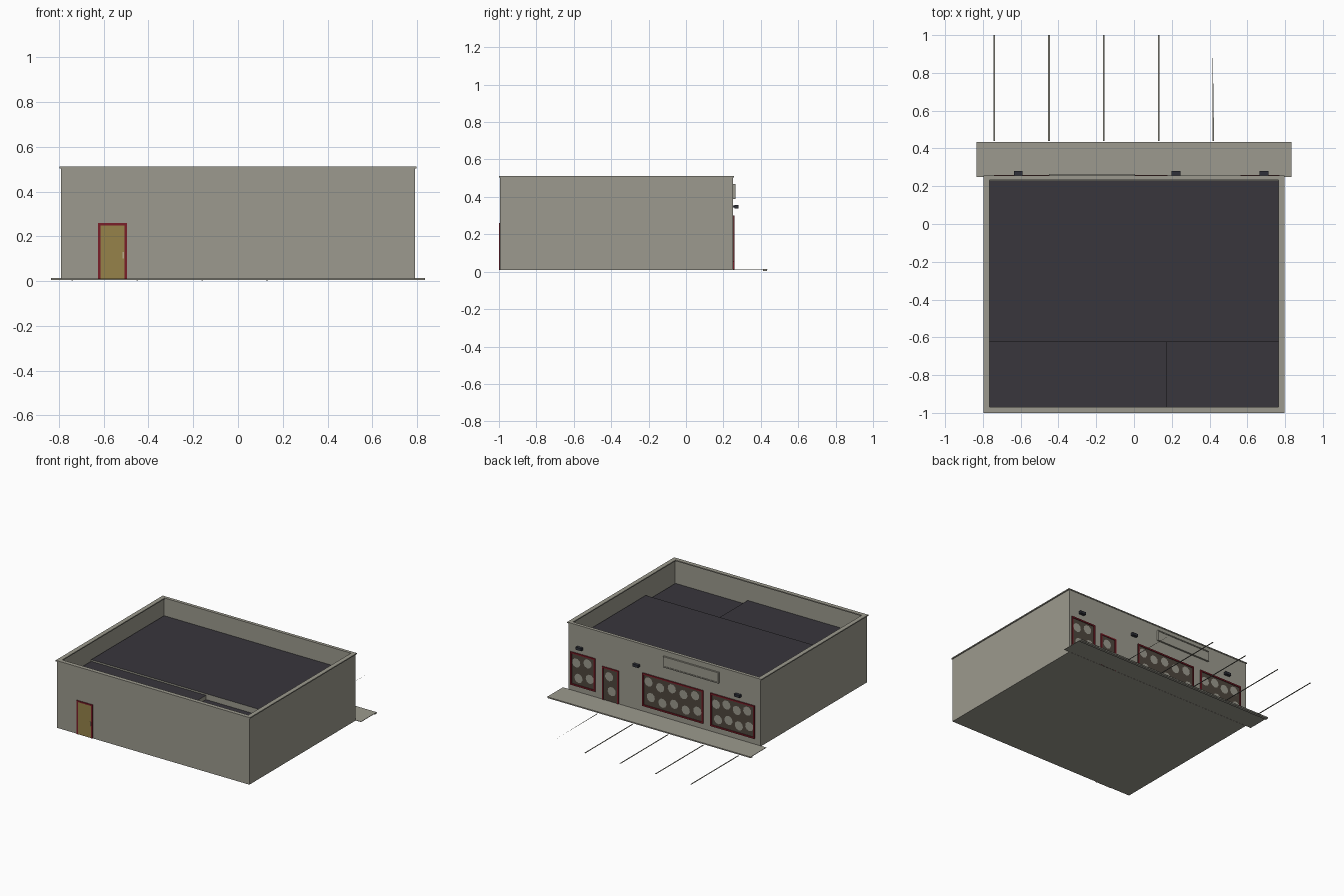
import bpy, bmesh, math
from mathutils import Matrix

cube = bpy.data.objects.get("Cube")
if cube:
    bpy.data.objects.remove(cube, do_unlink=True)


def material(name, srgb):
    col = [(c / 255 / 12.92) if c < 11 else ((c / 255 + 0.055) / 1.055) ** 2.4 for c in srgb] + [1]
    m = bpy.data.materials.new(name)
    m.use_nodes = True
    m.diffuse_color = col
    m.node_tree.nodes["Principled BSDF"].inputs["Base Color"].default_value = col
    return m


WALL = material("concrete grey", (156, 154, 142))
ROOF = material("tar black", (56, 54, 60))
DOOR = material("door ochre", (150, 130, 74))
RED = material("trim red", (122, 30, 40))
GLASS = material("glass brown", (78, 70, 61))
LAMP = material("lamp charcoal", (46, 48, 56))
METAL = material("handle pale", (185, 175, 140))


def finish(name, bm, *mats):
    me = bpy.data.meshes.new(name)
    bm.normal_update()
    bm.to_mesh(me)
    bm.free()
    for m in mats:
        me.materials.append(m)
    ob = bpy.data.objects.new(name, me)
    bpy.context.collection.objects.link(ob)
    return ob


def add_box(bm, x, y, z):
    size = Matrix.Diagonal((x[1] - x[0], y[1] - y[0], z[1] - z[0], 1))
    place = Matrix.Translation((sum(x) / 2, sum(y) / 2, sum(z) / 2))
    return bmesh.ops.create_cube(bm, size=1, matrix=place @ size)


def box(name, x, y, z, mat, side_mat=None):
    bm = bmesh.new()
    add_box(bm, x, y, z)
    bm.normal_update()
    if side_mat:
        for f in bm.faces:
            f.material_index = 0 if f.normal.z > 0.5 else 1
    return finish(name, bm, mat, *([side_mat] if side_mat else []))


def frame(name, x, y, z, w, sill=True):
    """Rectangular trim around an opening, open at the bottom for doors."""
    bm = bmesh.new()
    add_box(bm, (x[0], x[0] + w), y, z)
    add_box(bm, (x[1] - w, x[1]), y, z)
    add_box(bm, (x[0] + w, x[1] - w), y, (z[1] - w, z[1]))
    if sill:
        add_box(bm, (x[0] + w, x[1] - w), y, (z[0], z[0] + w))
    return finish(name, bm, RED)


def spots(name, x, z, cols, rows, r, y):
    """Pale round patches scattered in staggered rows over the glass."""
    bm = bmesh.new()
    dx, dz = (x[1] - x[0]) / cols, (z[1] - z[0]) / rows
    for i in range(cols):
        for j in range(rows):
            cx = x[0] + dx * (i + 0.4 + 0.2 * (j % 2))
            cz = z[0] + dz * (j + 0.5 + 0.08 * (-1) ** i)
            m = Matrix.Translation((cx, y, cz)) @ Matrix.Rotation(-math.pi / 2, 4, 'X')
            bmesh.ops.create_circle(bm, cap_ends=True, segments=9, radius=r, matrix=m)
    return finish(name, bm, WALL)


# Walls: a block whose top is inset and sunk to leave a parapet
bm = bmesh.new()
add_box(bm, (-0.79, 0.79), (-0.995, 0.252), (0.01, 0.505))
bm.normal_update()
top = max(bm.faces, key=lambda f: f.calc_center_median().z)
bmesh.ops.inset_region(bm, faces=[top], thickness=0.022)
sunk = bmesh.ops.extrude_discrete_faces(bm, faces=[top])["faces"][0]
for v in sunk.verts:
    v.co.z = 0.32
finish("walls", bm, WALL)

# Parapet cap
bm = bmesh.new()
for sx in (-1, 1):
    add_box(bm, sorted((sx * 0.765, sx * 0.797)), (-1, 0.256), (0.503, 0.511))
for y in ((-1, -0.97), (0.232, 0.256)):
    add_box(bm, (-0.765, 0.765), y, (0.503, 0.511))
finish("parapet_cap", bm, WALL)

# Stepped roof decks
box("roof_main", (-0.768, 0.768), (-0.625, 0.23), (0.32, 0.38), ROOF, WALL)
box("roof_step", (-0.768, 0.175), (-0.973, -0.625), (0.32, 0.368), ROOF, WALL)
box("roof_low", (0.175, 0.768), (-0.973, -0.625), (0.32, 0.336), ROOF, WALL)

# Front service door
box("service_door", (-0.615, -0.505), (-0.998, -0.994), (0.01, 0.25), DOOR)
frame("service_door_frame", (-0.625, -0.495), (-1, -0.994), (0.01, 0.26), 0.011, sill=False)
box("service_door_handle", (-0.515, -0.509), (-1, -0.996), (0.1, 0.13), METAL)

# Shop windows on the back
for n, (x0, x1, cols) in enumerate(((0.565, 0.77, 2), (-0.32, 0.178, 5), (-0.742, -0.38, 4))):
    box(f"window_glass_{n}", (x0, x1), (0.25, 0.254), (0.06, 0.3), GLASS)
    frame(f"window_frame_{n}", (x0, x1), (0.25, 0.26), (0.055, 0.3), 0.011)
    spots(f"window_spots_{n}", (x0 + 0.01, x1 - 0.01), (0.07, 0.29), cols, 2, 0.034, 0.2545)

# Shop door
box("shop_door_glass", (0.38, 0.505), (0.25, 0.254), (0.01, 0.255), GLASS)
frame("shop_door_frame", (0.375, 0.51), (0.25, 0.258), (0.01, 0.26), 0.011, sill=False)
spots("shop_door_spots", (0.39, 0.495), (0.03, 0.24), 1, 2, 0.034, 0.2545)

# Sign board with a raised border
box("sign_board", (-0.45, 0.005), (0.25, 0.261), (0.39, 0.47), WALL)
border = frame("sign_border", (-0.45, 0.005), (0.25, 0.265), (0.39, 0.47), 0.008)
border.data.materials[0] = WALL

# Wall lamps: a slab with a narrow mount
for n, x in enumerate((-0.612, 0.222, 0.688)):
    bm = bmesh.new()
    add_box(bm, (x - 0.023, x + 0.023), (0.258, 0.28), (0.338, 0.357))
    add_box(bm, (x - 0.012, x + 0.012), (0.25, 0.258), (0.342, 0.353))
    finish(f"wall_lamp_{n}", bm, LAMP)

# Pavement with a curb under its outer edge
box("pavement", (-0.835, 0.835), (0.25, 0.435), (0.011, 0.014), WALL)
box("curb", (-0.835, 0.835), (0.412, 0.433), (0.004, 0.013), WALL)

# Parking lines; the last one tapers to a point
for n in range(4):
    x = -0.74 + 0.29 * n
    box(f"parking_line_{n}", (x - 0.004, x + 0.004), (0.44, 1), (0, 0.002), WALL)
bm = bmesh.new()
bm.faces.new([bm.verts.new(p) for p in ((0.416, 0.44, 0.001), (0.424, 0.44, 0.001), (0.417, 0.92, 0.001))])
finish("parking_line_worn", bm, WALL)
